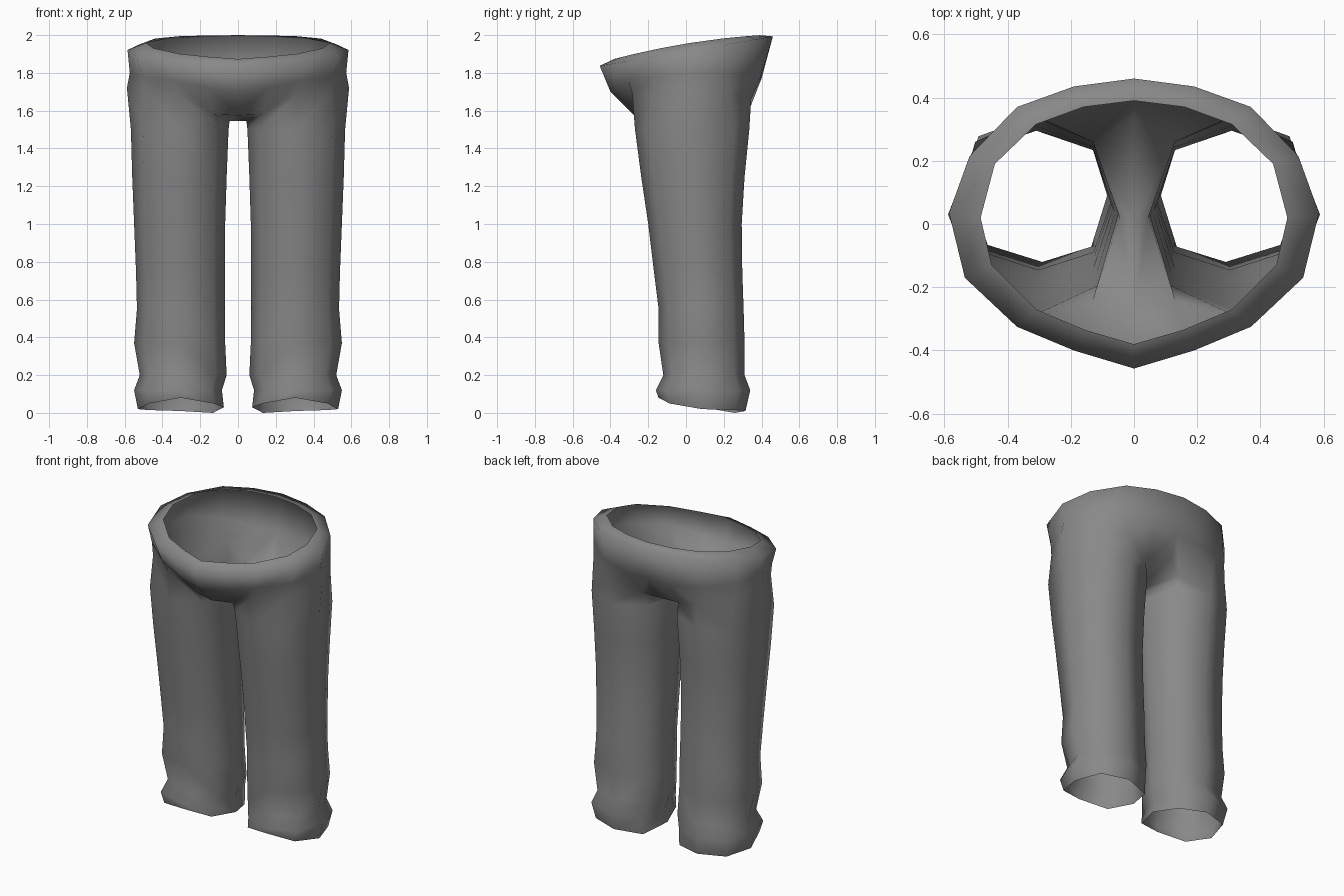
import bpy, bmesh

if "Cube" in bpy.data.objects:
    bpy.data.objects.remove(bpy.data.objects["Cube"])

cloth = bpy.data.materials.new("grey cloth")
cloth.diffuse_color = (0.25, 0.25, 0.25, 1)
cloth.use_nodes = True
cloth.node_tree.nodes["Principled BSDF"].inputs["Base Color"].default_value = cloth.diffuse_color

bm = bmesh.new()


def ring(points):
    return [bm.verts.new(p) for p in points]


def loft(upper, lower, closed=False):
    """Bridge two rings that run counter-clockwise seen from above."""
    n = len(upper)
    for i in range(n if closed else n - 1):
        j = (i + 1) % n
        bm.faces.new((lower[i], lower[j], upper[j], upper[i]))


# Waistband: half rings from centre front to centre back
inner_edge = [(0, -.38), (.155, -.335), (.31, -.27), (.45, -.13), (.485, .02),
              (.44, .19), (.31, .315), (.16, .37), (0, .39)]
outer_edge = [(0, -.457), (.19, -.40), (.37, -.325), (.535, -.17), (.585, .035),
              (.52, .215), (.37, .37), (.19, .435), (0, .46)]
rim_in = ring([(x, y, 1.955 + .165 * y - .13 * y * y) for x, y in inner_edge])
rim_out = ring([(x, y, 1.915 + .17 * y) for x, y in outer_edge])

# Hips and seat
hips = ring([(0, -.40, 1.70), (.16, -.37, 1.72), (.34, -.305, 1.76),
             (.505, -.17, 1.78), (.573, .03, 1.80), (.515, .22, 1.80),
             (.35, .345, 1.78), (.16, .39, 1.76), (0, .40, 1.77)])
seat = ring([(0, -.275, 1.575), (.13, -.24, 1.58), (.31, -.285, 1.69),
             (.49, -.18, 1.70), (.588, .03, 1.72), (.51, .23, 1.70),
             (.32, .345, 1.66), (.13, .26, 1.59), (0, .345, 1.63)])
loft(rim_in, rim_out)
loft(rim_out, hips)
loft(hips, seat)

# Crotch bridge between the legs
mid, inseam = ring([(0, .02, 1.545), (.045, .02, 1.545)])
bm.faces.new((seat[0], mid, inseam, seat[1]))
bm.faces.new((mid, seat[8], seat[7], inseam))

# Leg: eight-sided rings (z, inner x, outer x, front y, back y)
D = .75
OCT = [(-D, -D), (0, -1), (D, -D), (1, 0), (D, D), (0, 1), (-D, D), (-1, 0)]
HEM = [.05, .08, .05, .02, .015, .01, 0, .03]
sections = [(1.5, .05, .567, -.27, .335), (1.25, .06, .56, -.237, .31),
            (1.0, .068, .55, -.20, .295), (.75, .07, .54, -.17, .298),
            (.55, .07, .535, -.145, .305), (.37, .068, .55, -.145, .31),
            (.2, .06, .52, -.12, .31), (.12, .085, .55, -.16, .34),
            (None, .075, .53, -.145, .315)]
previous = seat[1:8] + [inseam]
for z, xi, xo, yf, yb in sections:
    cx, cy, hx, hy = (xi + xo) / 2, (yf + yb) / 2, (xo - xi) / 2, (yb - yf) / 2
    current = ring([(cx + hx * u, cy + hy * v, HEM[k] if z is None else z)
                    for k, (u, v) in enumerate(OCT)])
    loft(previous, current, True)
    previous = current

for f in bm.faces:
    f.smooth = True
mesh = bpy.data.meshes.new("trousers")
bm.to_mesh(mesh)
bm.free()
mesh.materials.append(cloth)
trousers = bpy.data.objects.new("trousers", mesh)
bpy.context.collection.objects.link(trousers)

# Second half
mirror = trousers.modifiers.new("mirror", 'MIRROR')
mirror.use_axis[0] = True
mirror.use_clip = True
mirror.merge_threshold = .001
